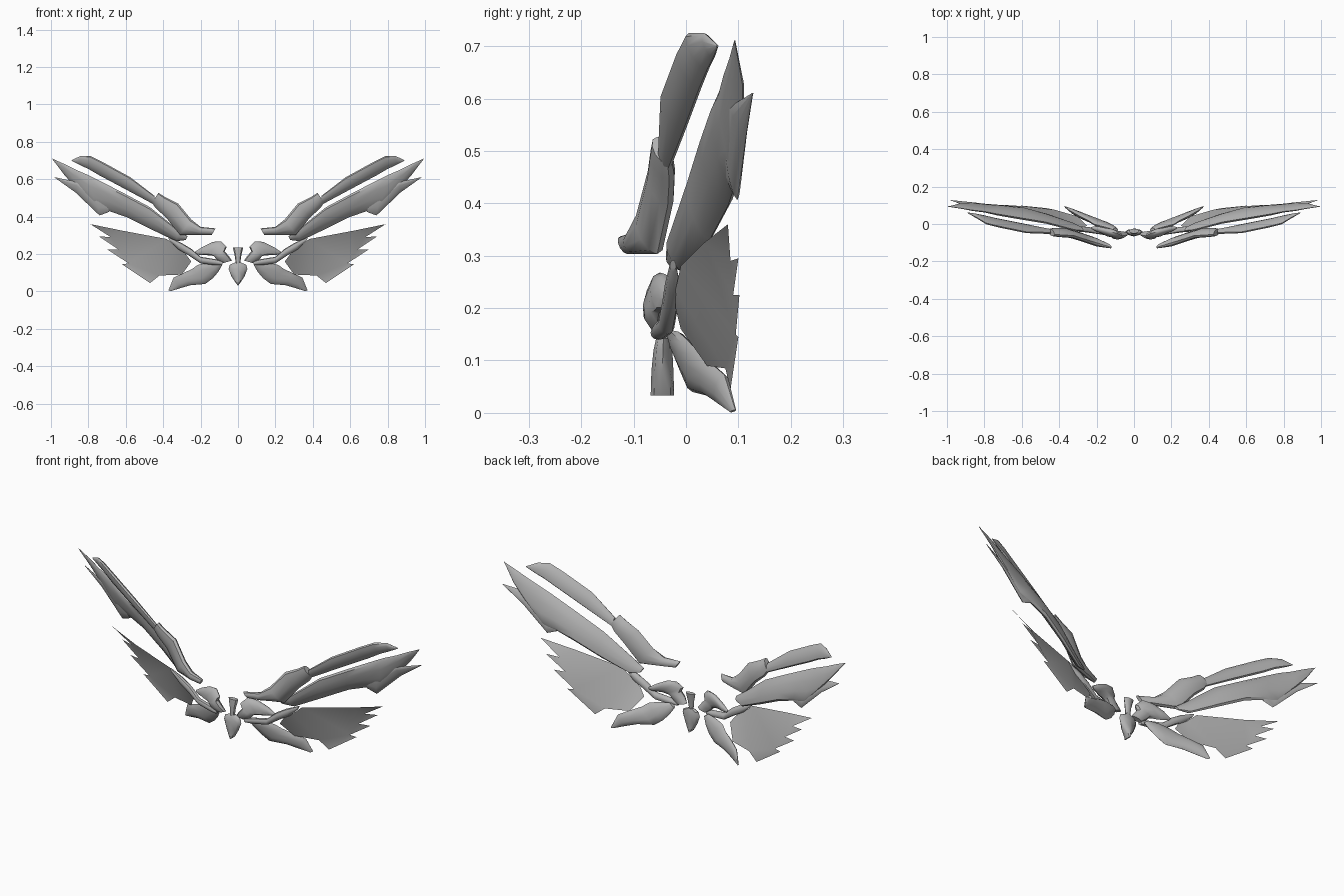
import bpy, bmesh, math
from mathutils import Vector

grey = bpy.data.materials.new("plain grey")
grey.diffuse_color = (0.45, 0.45, 0.45, 1)


def finish(name, bm, mirror):
    me = bpy.data.meshes.new(name)
    bm.to_mesh(me)
    bm.free()
    me.materials.append(grey)
    ob = bpy.data.objects.new(name, me)
    bpy.context.collection.objects.link(ob)
    bpy.ops.object.select_all(action='DESELECT')
    bpy.context.view_layer.objects.active = ob
    ob.select_set(True)
    bpy.ops.object.shade_smooth_by_angle(angle=math.radians(40))
    if mirror:
        mod = ob.modifiers.new("mirror", 'MIRROR')
        mod.use_mirror_merge = False
    return ob


def loft(name, sections, mirror=True, sides=10):
    """Oval sections: one edge (x, z, y), opposite edge (x, z, y), thickness in y."""
    bm = bmesh.new()
    rings = []
    for xa, za, ya, xb, zb, yb, t in sections:
        a, b = Vector((xa, ya, za)), Vector((xb, yb, zb))
        mid, half = (a + b) / 2, (a - b) / 2
        ring = []
        for k in range(sides):
            ang = 2 * math.pi * k / sides
            ring.append(bm.verts.new(mid + half * math.cos(ang)
                                     + Vector((0, t / 2 * math.sin(ang), 0))))
        rings.append(ring)
    for r, s in zip(rings, rings[1:]):
        for k in range(sides):
            n = (k + 1) % sides
            bm.faces.new((r[k], r[n], s[n], s[k]))
    bm.faces.new(rings[0])
    bm.faces.new(rings[-1])
    bmesh.ops.recalc_face_normals(bm, faces=bm.faces)
    return finish(name, bm, mirror)


# Upper wing: arm bone and its slim feather
loft("upper_arm", [
    (.12, .337, -.125, .14, .303, -.112, .02),
    (.20, .345, -.100, .20, .303, -.095, .045),
    (.25, .385, -.085, .31, .303, -.055, .045),
    (.32, .470, -.062, .385, .395, -.035, .045),
    (.39, .505, -.058, .44, .445, -.032, .042),
    (.425, .527, -.055, .46, .475, -.035, .035)])
loft("upper_feather", [
    (.445, .510, -.045, .45, .465, -.035, .025),
    (.575, .610, -.042, .59, .540, -.005, .035),
    (.72, .690, -.012, .74, .620, .025, .035),
    (.79, .725, .005, .80, .655, .040, .032),
    (.84, .725, .035, .85, .678, .052, .02),
    (.89, .702, .060, .888, .698, .060, .004)])

# Long middle feather with a second tip below it
loft("long_feather", [
    (.27, .295, -.035, .28, .275, -.020, .015),
    (.32, .330, -.030, .33, .268, .000, .035),
    (.47, .450, .010, .46, .330, .045, .04),
    (.62, .530, .035, .59, .395, .080, .045),
    (.74, .592, .055, .69, .430, .092, .04),
    (.80, .622, .067, .76, .440, .100, .03),
    (.87, .652, .075, .86, .545, .107, .025),
    (.93, .682, .085, .93, .625, .108, .015),
    (.995, .711, .093, .993, .708, .093, .003)])
loft("feather_second_tip", [
    (.70, .500, .075, .69, .425, .090, .02),
    (.76, .520, .080, .74, .406, .098, .02),
    (.86, .585, .085, .87, .530, .115, .015),
    (.98, .611, .127, .979, .608, .127, .003)])

# Thin jagged web, facing backwards
web = [(.79, .36, .08), (.62, .325, .035), (.38, .28, -.01), (.33, .235, -.02),
       (.28, .20, -.02), (.25, .16, -.01), (.30, .09, .04), (.42, .085, .075),
       (.47, .045, .085), (.62, .145, .10), (.585, .15, .095), (.70, .225, .102),
       (.64, .225, .09), (.745, .295, .10), (.68, .29, .085)]
bm = bmesh.new()
face = bm.faces.new([bm.verts.new((x, y, z)) for x, z, y in web])
face.normal_update()
if face.normal.y < 0:
    face.normal_flip()
bmesh.ops.triangulate(bm, faces=[face])
finish("wing_web", bm, True)

# Bone along the inner edge of the web
loft("web_bone", [
    (.375, .292, -.025, .365, .27, -.025, .012),
    (.30, .258, -.028, .32, .225, -.022, .03),
    (.25, .228, -.032, .26, .190, -.028, .03),
    (.20, .185, -.040, .20, .150, -.035, .03),
    (.12, .172, -.052, .12, .140, -.048, .03),
    (.08, .160, -.060, .085, .140, -.055, .02)])

# Curved shoulder plate beside the centre
loft("shoulder_plate", [
    (.032, .165, -.055, .085, .150, -.050, .025),
    (.050, .190, -.062, .115, .172, -.055, .045),
    (.072, .215, -.062, .130, .190, -.052, .05),
    (.060, .238, -.065, .150, .192, -.045, .04),
    (.090, .268, -.050, .170, .194, -.042, .045),
    (.135, .265, -.040, .190, .194, -.032, .035),
    (.190, .238, -.027, .207, .196, -.025, .03),
    (.230, .212, -.020, .225, .200, -.020, .01)])

# Broad lower tail fin
loft("lower_fin", [
    (.110, .158, -.028, .085, .140, -.030, .015),
    (.160, .155, -.015, .105, .105, -.015, .03),
    (.215, .142, .000, .135, .070, .000, .035),
    (.245, .120, .020, .175, .040, .012, .035),
    (.295, .097, .045, .255, .033, .040, .035),
    (.345, .073, .073, .310, .017, .062, .028),
    (.372, .006, .094, .362, .001, .086, .008)])

# Central gem and the small collar above it
loft("centre_gem", [
    (-.003, .033, -.045, .003, .033, -.045, .045),
    (-.035, .080, -.045, .035, .080, -.045, .042),
    (-.050, .120, -.044, .050, .120, -.044, .036),
    (-.045, .142, -.043, .045, .142, -.043, .028),
    (-.015, .155, -.042, .015, .155, -.042, .02)], mirror=False, sides=8)
loft("centre_collar", [
    (-.012, .150, -.045, .012, .150, -.045, .018),
    (-.018, .195, -.042, .018, .195, -.042, .024),
    (-.028, .235, -.038, .028, .235, -.038, .026)], mirror=False, sides=8)
